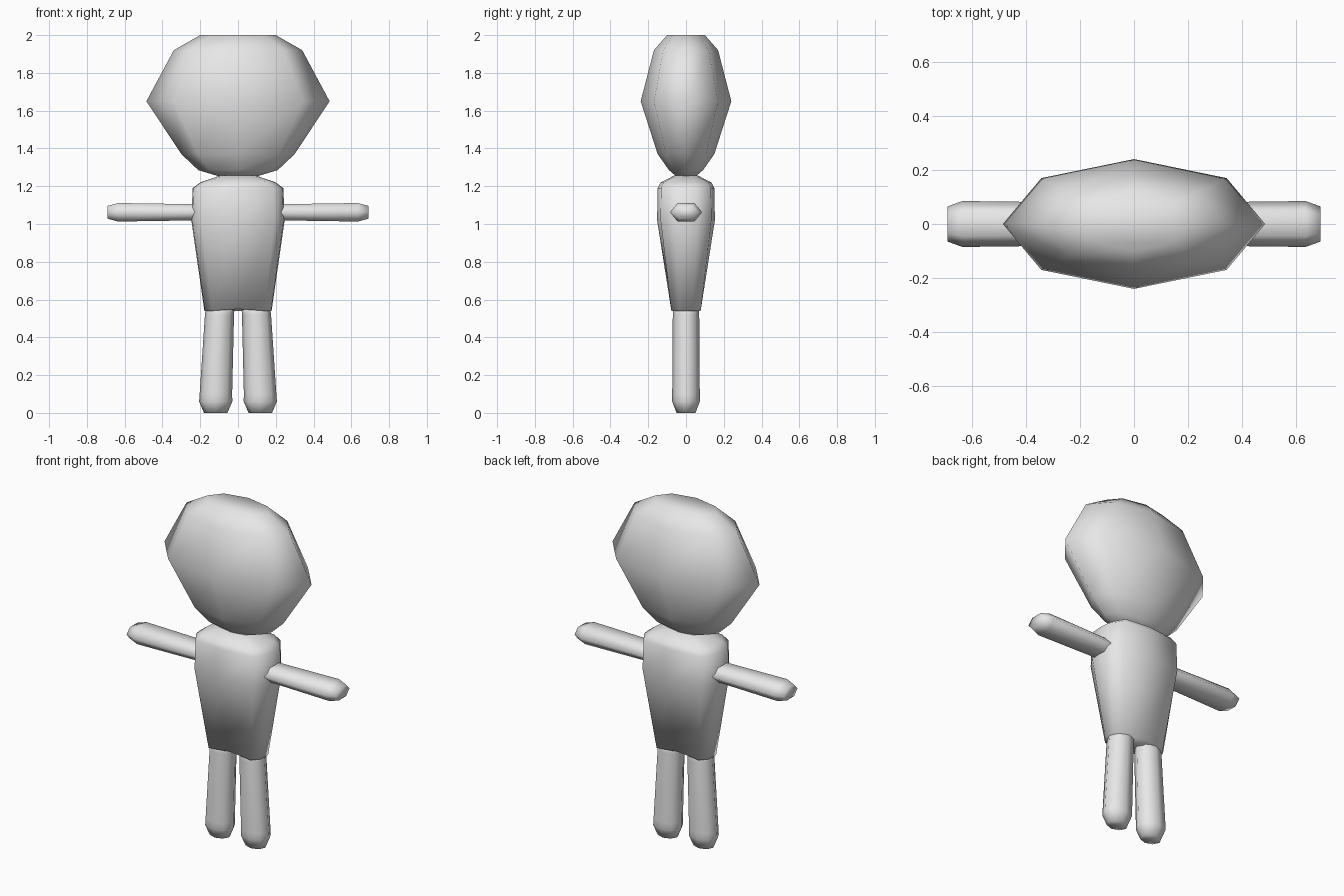
import bpy, bmesh, math
from mathutils import Vector

cube = bpy.data.objects.get("Cube")
if cube:
    bpy.data.objects.remove(cube, do_unlink=True)

grey = bpy.data.materials.new("plain_grey")
grey.use_nodes = True
grey.diffuse_color = (0.8, 0.8, 0.8, 1)
grey.node_tree.nodes["Principled BSDF"].inputs["Base Color"].default_value = (0.8, 0.8, 0.8, 1)

# Unit cross-sections
OCTAGON = [(math.cos(i * math.pi / 4), math.sin(i * math.pi / 4)) for i in range(8)]
HEXAGON = [(1, 0), (0.52, 1), (-0.52, 1), (-1, 0), (-0.52, -1), (0.52, -1)]
quarter = [(1, 0), (0.98, 0.4), (0.78, 0.88)]
half = quarter + [(0, 1)] + [(-x, y) for x, y in reversed(quarter)]
TORSO = half + [(x, -y) for x, y in reversed(half[1:-1])]


def loft(name, profile, rings, place):
    """Skin rings (height, centre, half width, half depth) and cap both ends."""
    bm = bmesh.new()
    loops = [[bm.verts.new(place(h, c + u * w, v * d)) for u, v in profile]
             for h, c, w, d in rings]
    n = len(profile)
    for a, b in zip(loops, loops[1:]):
        for i in range(n):
            j = (i + 1) % n
            bm.faces.new((a[i], a[j], b[j], b[i]))
    bm.faces.new(loops[0])
    bm.faces.new(loops[-1])
    bmesh.ops.recalc_face_normals(bm, faces=bm.faces)
    for f in bm.faces:
        f.smooth = True
    mesh = bpy.data.meshes.new(name)
    bm.to_mesh(mesh)
    bm.free()
    mesh.materials.append(grey)
    obj = bpy.data.objects.new(name, mesh)
    bpy.context.collection.objects.link(obj)
    return obj


def upright(h, u, v):
    return Vector((u, v, h))


# Head: flattened octagonal lantern shape
loft("head", OCTAGON, [
    (1.255, 0, 0.11, 0.055), (1.285, 0, 0.21, 0.09), (1.37, 0, 0.30, 0.15),
    (1.65, 0, 0.485, 0.24), (1.92, 0, 0.34, 0.17), (2.0, 0, 0.20, 0.10)], upright)

# Torso: tapers down to the hips, with a soft dent above the crotch
torso = loft("torso", TORSO, [
    (0.54, 0, 0.178, 0.088), (1.02, 0, 0.247, 0.153), (1.19, 0, 0.24, 0.15),
    (1.22, 0, 0.20, 0.135), (1.258, 0, 0.09, 0.06)], upright)
for v in torso.data.vertices:
    if v.co.z < 0.6 and abs(v.co.x) < 0.01:
        v.co.y *= 0.8
        v.co.z = 0.55

for side, s in (("left", 1), ("right", -1)):
    # Leg: slightly splayed, rounded at the foot
    loft(side + "_leg", OCTAGON, [
        (0.0, s * 0.118, 0.062, 0.05), (0.06, s * 0.118, 0.088, 0.073),
        (0.10, s * 0.117, 0.086, 0.073), (0.52, s * 0.098, 0.077, 0.07),
        (0.58, s * 0.092, 0.075, 0.065)], upright)
    # Arm: straight out sideways, flattened hexagon with a bevelled tip
    loft(side + "_arm", HEXAGON, [
        (0.17, 0, 0.08, 0.043), (0.245, 0, 0.08, 0.043),
        (0.635, 0, 0.085, 0.049), (0.69, 0, 0.065, 0.034)],
        lambda h, u, v, s=s: Vector((s * h, u, 1.062 + v)))
